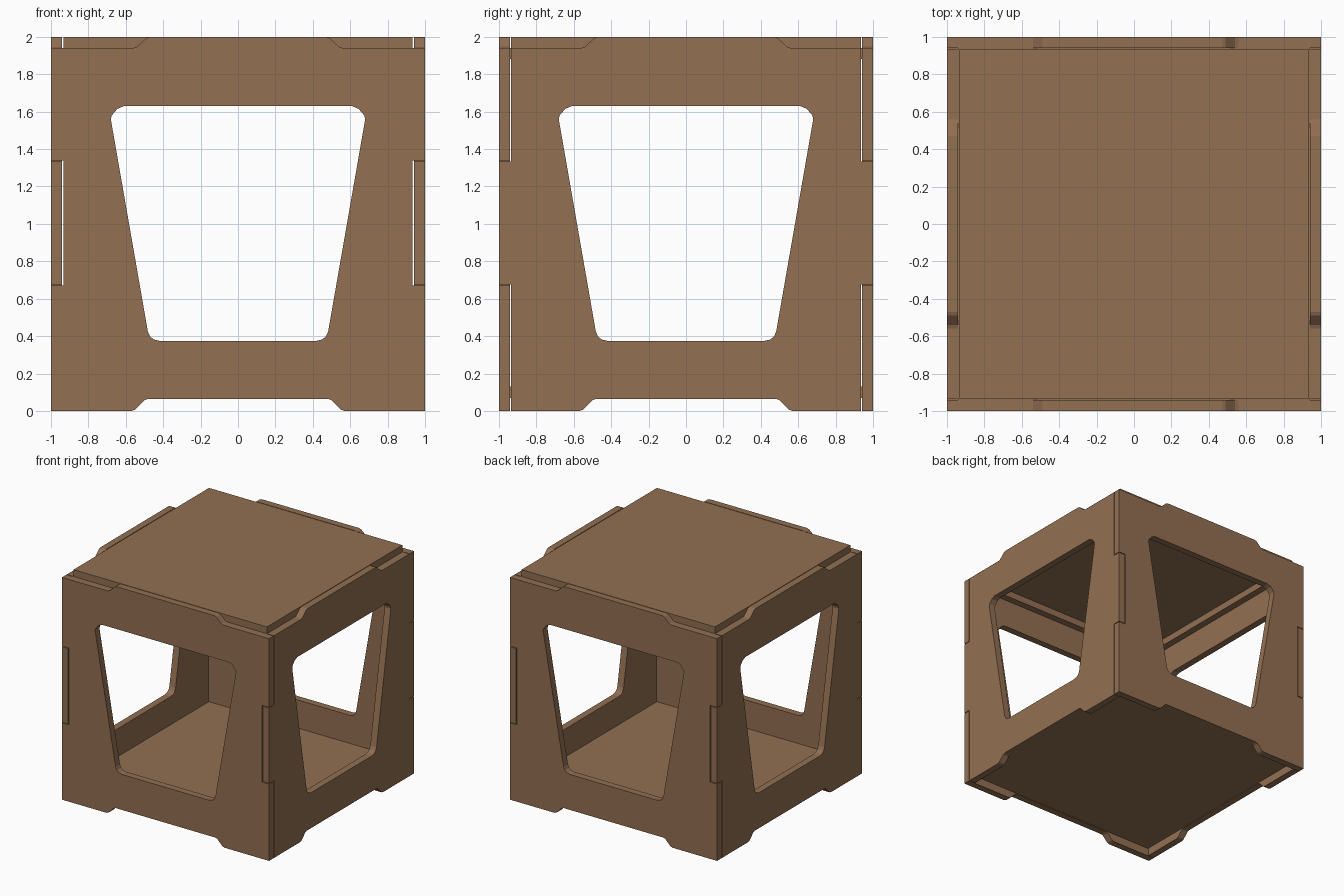
import bpy, bmesh, math
from mathutils import Matrix

if "Cube" in bpy.data.objects:
    bpy.data.objects.remove(bpy.data.objects["Cube"])

T = 0.06          # board thickness
GAP = 0.006       # joint clearance

wood = bpy.data.materials.new("brown board")
wood.diffuse_color = (0.29, 0.16, 0.085, 1)
wood.use_nodes = True
wood.node_tree.nodes["Principled BSDF"].inputs["Base Color"].default_value = wood.diffuse_color


def board(name, loops, matrix):
    """Flat board of thickness T cut from closed outlines (later loops are holes)."""
    cu = bpy.data.curves.new(name + "_profile", 'CURVE')
    cu.dimensions = '2D'
    cu.fill_mode = 'BOTH'
    cu.extrude = T / 2
    for pts in loops:
        sp = cu.splines.new('POLY')
        sp.points.add(len(pts) - 1)
        for p, (x, y) in zip(sp.points, pts):
            p.co = (x, y, 0, 1)
        sp.use_cyclic_u = True
    tmp = bpy.data.objects.new(name + "_profile", cu)
    bpy.context.collection.objects.link(tmp)
    bpy.context.view_layer.update()
    dg = bpy.context.evaluated_depsgraph_get()
    me = bpy.data.meshes.new_from_object(tmp.evaluated_get(dg))
    bpy.data.objects.remove(tmp)
    bm = bmesh.new()
    bm.from_mesh(me)
    bmesh.ops.remove_doubles(bm, verts=bm.verts, dist=0.0005)
    bmesh.ops.transform(bm, matrix=matrix, verts=bm.verts)
    bmesh.ops.recalc_face_normals(bm, faces=bm.faces)
    for f in bm.faces:
        f.smooth = False
    bm.to_mesh(me)
    bm.free()
    me.name = name
    me.materials.clear()
    me.materials.append(wood)
    ob = bpy.data.objects.new(name, me)
    bpy.context.collection.objects.link(ob)


def mirrored(half):
    """Close a right-hand half outline (bottom to top) with its mirror image."""
    return half + [(-x, z) for x, z in reversed(half)]


def square(s):
    return [(-s, -s), (s, -s), (s, s), (-s, s)]


# Tapered window with rounded corners
window = mirrored([(0.42, 0.375), (0.45, 0.382), (0.47, 0.398), (0.482, 0.425),
                   (0.68, 1.56), (0.675, 1.58), (0.645, 1.615), (0.61, 1.63)])


def wall_outline(low, mid, z0, z1):
    """Wall edge: half width 'low' at the ends, 'mid' between z0 and z1."""
    return mirrored([(0.48, 0.065), (0.50, 0.058), (0.55, 0.007), (0.57, 0), (low, 0),
                     (low, z0), (mid, z0), (mid, z1), (low, z1), (low, 1.94),
                     (0.56, 1.94), (0.54, 1.947), (0.49, 1.993), (0.47, 2.0)])


notched = wall_outline(1.0, 0.94 - GAP, 0.67, 1.34)
tabbed = wall_outline(0.94 - GAP, 1.0, 0.67 + GAP, 1.34 - GAP)

# Four interlocking walls
for k, (name, outline) in enumerate([("front_wall", notched), ("right_wall", tabbed),
                                     ("back_wall", notched), ("left_wall", tabbed)]):
    m = (Matrix.Rotation(k * math.pi / 2, 4, 'Z') @ Matrix.Translation((0, -1 + T / 2, 0))
         @ Matrix.Rotation(math.pi / 2, 4, 'X'))
    board(name, [outline, window], m)

# Top, raised floor, and ledge under the top
board("top_board", [square(0.94 - GAP)], Matrix.Translation((0, 0, 2 - T / 2)))
board("floor_board", [square(0.94)], Matrix.Translation((0, 0, 0.07 + T / 2)))
board("ceiling_ledge", [square(0.94), square(0.88)], Matrix.Translation((0, 0, 1.94 - T / 2)))
